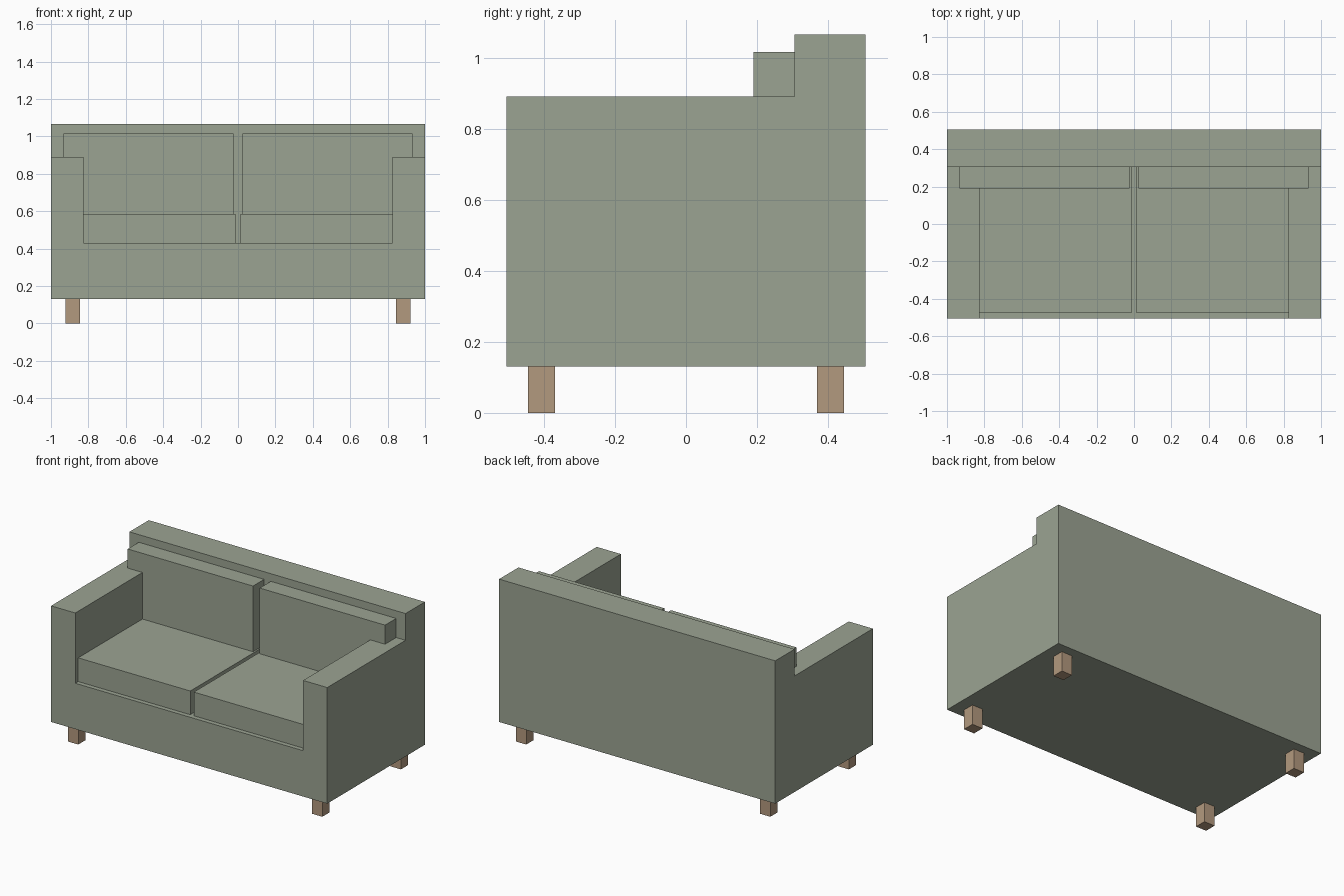
import bpy
import bmesh

default = bpy.data.objects.get("Cube")
if default:
    bpy.data.objects.remove(default, do_unlink=True)


def make_material(name, rgb):
    mat = bpy.data.materials.new(name)
    mat.use_nodes = True
    color = (*rgb, 1.0)
    mat.diffuse_color = color
    mat.node_tree.nodes["Principled BSDF"].inputs["Base Color"].default_value = color
    return mat


fabric = make_material("sage fabric", (0.33, 0.37, 0.29))
wood = make_material("light wood", (0.45, 0.32, 0.21))


def prism(name, profile, x0, x1, mat):
    """Extrude a (y, z) profile from x0 to x1."""
    bm = bmesh.new()
    face = bm.faces.new([bm.verts.new((x0, y, z)) for y, z in profile])
    grown = bmesh.ops.extrude_face_region(bm, geom=[face])["geom"]
    verts = [v for v in grown if isinstance(v, bmesh.types.BMVert)]
    bmesh.ops.translate(bm, verts=verts, vec=(x1 - x0, 0, 0))
    bmesh.ops.recalc_face_normals(bm, faces=bm.faces)
    mesh = bpy.data.meshes.new(name)
    bm.to_mesh(mesh)
    bm.free()
    mesh.materials.append(mat)
    obj = bpy.data.objects.new(name, mesh)
    bpy.context.collection.objects.link(obj)
    return obj


def box(name, x, y, z, mat):
    profile = [(y[0], z[0]), (y[1], z[0]), (y[1], z[1]), (y[0], z[1])]
    return prism(name, profile, x[0], x[1], mat)


DEPTH, BACK_Y = 0.505, 0.305          # half depth, front of the backrest
BOTTOM, SEAT_Z, ARM_Z, TOP = 0.13, 0.43, 0.89, 1.065
ARM_X = 0.825                         # inner side of the arms

# Sofa frame: stepped side profile with the seat well cut out
frame = prism("sofa_frame", [(-DEPTH, BOTTOM), (DEPTH, BOTTOM), (DEPTH, TOP),
                             (BACK_Y, TOP), (BACK_Y, ARM_Z), (-DEPTH, ARM_Z)],
              -1, 1, fabric)
cutter = box("seat_well_cutter", (-ARM_X, ARM_X), (-1, BACK_Y), (SEAT_Z, ARM_Z + 0.1), fabric)
cutter.hide_render = True
cut = frame.modifiers.new("seat_well", "BOOLEAN")
cut.operation = "DIFFERENCE"
cut.solver = "EXACT"
cut.object = cutter
bpy.context.view_layer.objects.active = frame
bpy.ops.object.modifier_apply(modifier=cut.name)
bpy.data.objects.remove(cutter, do_unlink=True)

# Cushions and legs on both sides
for side, s in (("left", 1), ("right", -1)):
    def span(a, b):
        return tuple(sorted((s * a, s * b)))

    box(f"seat_cushion_{side}", span(0.013, ARM_X), (-0.475, BACK_Y), (SEAT_Z, 0.585), fabric)
    box(f"back_cushion_{side}", span(0.024, 0.932), (0.19, BACK_Y), (0.585, 1.015), fabric)
    for end, y in (("front", (-0.444, -0.368)), ("back", (0.368, 0.444))):
        box(f"{end}_leg_{side}", span(0.846, 0.922), y, (0, BOTTOM), wood)
